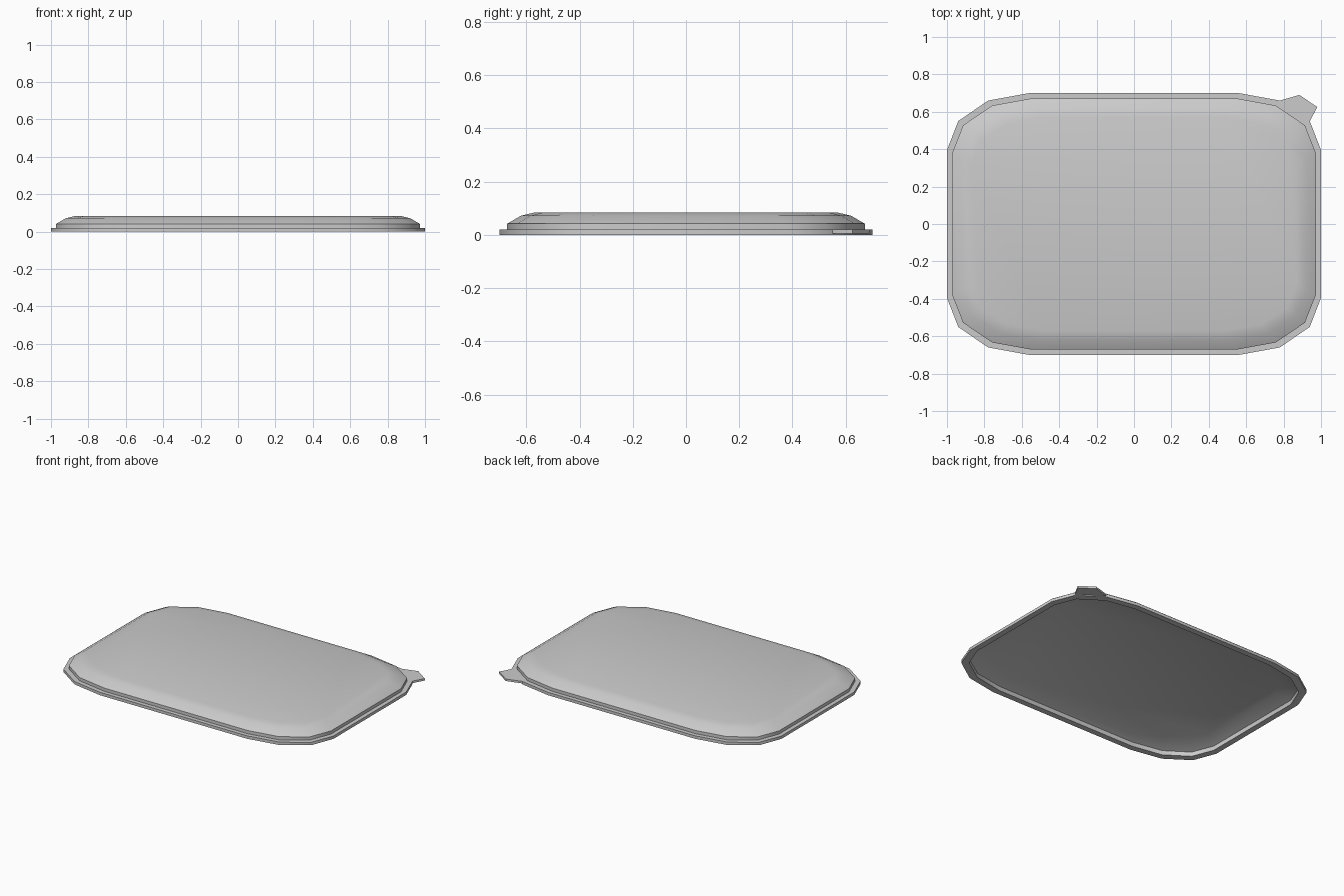
import bpy, bmesh

if "Cube" in bpy.data.objects:
    bpy.data.objects.remove(bpy.data.objects["Cube"])

# Corner of the outline in the +x +y quarter, from the long side to the short side
CORNER = [(0.56, 0.70), (0.78, 0.66), (0.94, 0.55), (1.0, 0.395)]


def outline(inset):
    """Full chamfered outline, counter-clockwise, moved inwards by inset."""
    sx, sy = 1 - inset, (0.7 - inset) / 0.7
    q = [(x * sx, y * sy) for x, y in CORNER]
    pts = q[::-1] + [(-x, y) for x, y in q]
    return pts + [(-x, -y) for x, y in pts]


def finish(bm, name, angle):
    bmesh.ops.recalc_face_normals(bm, faces=bm.faces)
    me = bpy.data.meshes.new(name)
    bm.to_mesh(me)
    bm.free()
    ob = bpy.data.objects.new(name, me)
    bpy.context.collection.objects.link(ob)
    bpy.ops.object.select_all(action='DESELECT')
    bpy.context.view_layer.objects.active = ob
    ob.select_set(True)
    bpy.ops.object.shade_smooth_by_angle(angle=angle)


# Lid shell: underside, rim, raised wall, sloped shoulder and flat top as (inset, z)
profile = [(0.13, 0.068), (0.04, 0.03), (0.04, 0.0), (0.0, 0.0), (0.0, 0.02),
           (0.028, 0.02), (0.028, 0.042), (0.08, 0.072), (0.13, 0.084)]
bm = bmesh.new()
rings = [[bm.verts.new((x, y, z)) for x, y in outline(i)] for i, z in profile]
for a, b in zip(rings, rings[1:]):
    n = len(a)
    for k in range(n):
        bm.faces.new((a[k], a[(k + 1) % n], b[(k + 1) % n], b[k]))
bm.faces.new(rings[0][::-1])
bm.faces.new(rings[-1])
finish(bm, "lid", 0.9)

# Pull tab on the back right corner
tab = [(0.77, 0.65), (0.93, 0.54), (0.94, 0.55), (0.98, 0.625), (0.885, 0.69), (0.78, 0.66)]
bm = bmesh.new()
face = bm.faces.new([bm.verts.new((x, y, 0.006)) for x, y in tab])
up = bmesh.ops.extrude_face_region(bm, geom=[face])
bmesh.ops.translate(bm, vec=(0, 0, 0.014),
                    verts=[v for v in up["geom"] if isinstance(v, bmesh.types.BMVert)])
finish(bm, "pull_tab", 0.5)
